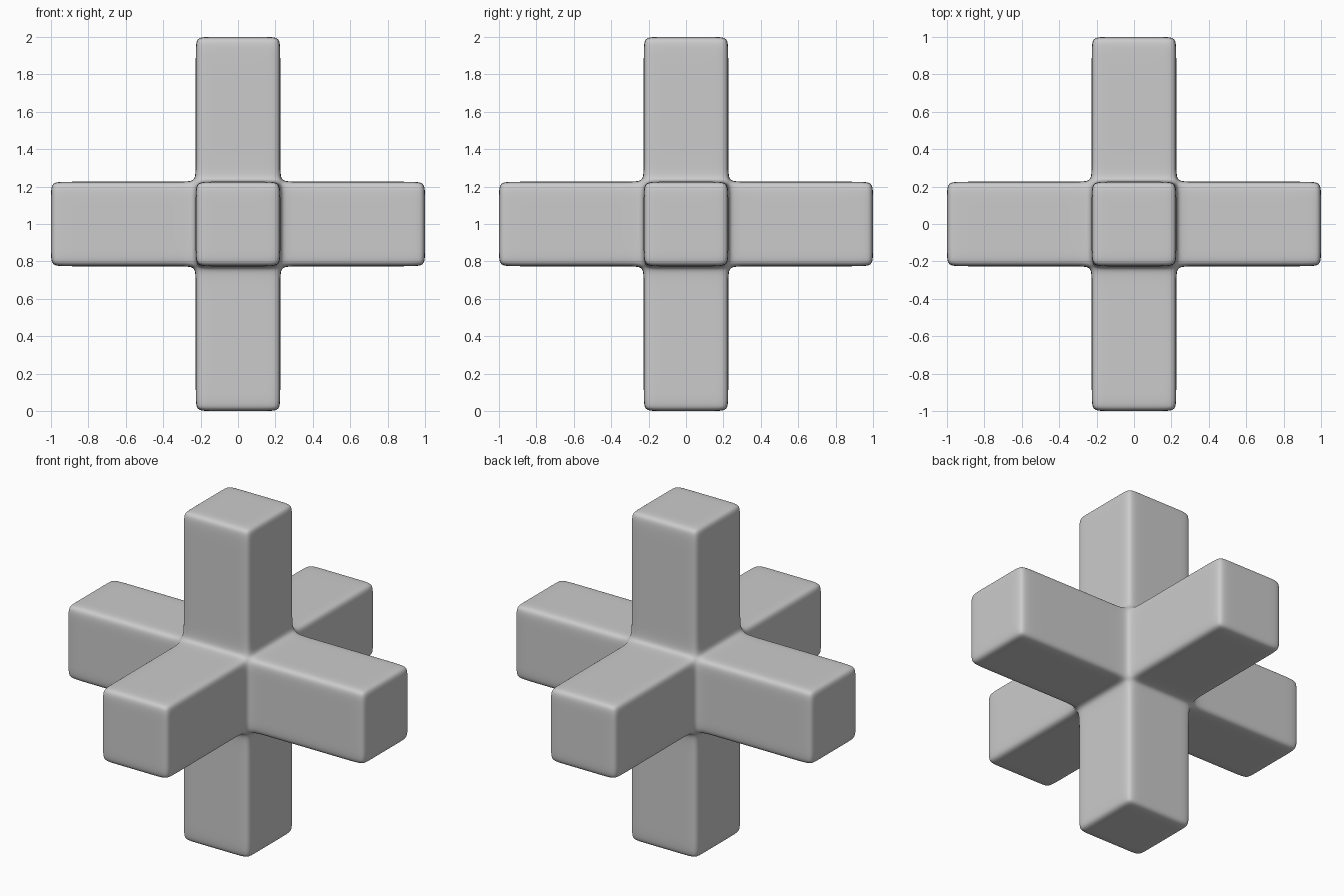
import bpy, bmesh
from mathutils import Vector

if "Cube" in bpy.data.objects:
    bpy.data.objects.remove(bpy.data.objects["Cube"])

HALF = 0.226     # half thickness of every arm
REACH = 1.0      # arm length from the centre
ROUND = 0.075    # distance of support loops from each edge

# Central cube with all six faces pulled out into arms
bm = bmesh.new()
bmesh.ops.create_cube(bm, size=2 * HALF)
bm.normal_update()
faces = bm.faces[:]
normals = [f.normal.copy() for f in faces]
for face, n in zip(faces, normals):
    tip = bmesh.ops.extrude_discrete_faces(bm, faces=[face])["faces"][0]
    bmesh.ops.translate(bm, verts=tip.verts[:], vec=n * (REACH - HALF))
bmesh.ops.remove_doubles(bm, verts=bm.verts[:], dist=1e-4)

# Support loops beside the arm edges, inner corners and tips
for axis in range(3):
    for d in (HALF - ROUND, HALF + ROUND, REACH - ROUND):
        for s in (-1, 1):
            p = Vector((0, 0, 0))
            p[axis] = s
            bmesh.ops.bisect_plane(bm, geom=bm.verts[:] + bm.edges[:] + bm.faces[:],
                                   dist=1e-5, plane_co=p * d, plane_no=p)
bmesh.ops.recalc_face_normals(bm, faces=bm.faces[:])
for f in bm.faces:
    f.smooth = True

mesh = bpy.data.meshes.new("six_arm_cross")
bm.to_mesh(mesh)
bm.free()
cross = bpy.data.objects.new("six_arm_cross", mesh)
cross.location.z = REACH
bpy.context.collection.objects.link(cross)

# Soft rounded edges and blended inner corners
sub = cross.modifiers.new("soft_edges", 'SUBSURF')
sub.levels = sub.render_levels = 3
